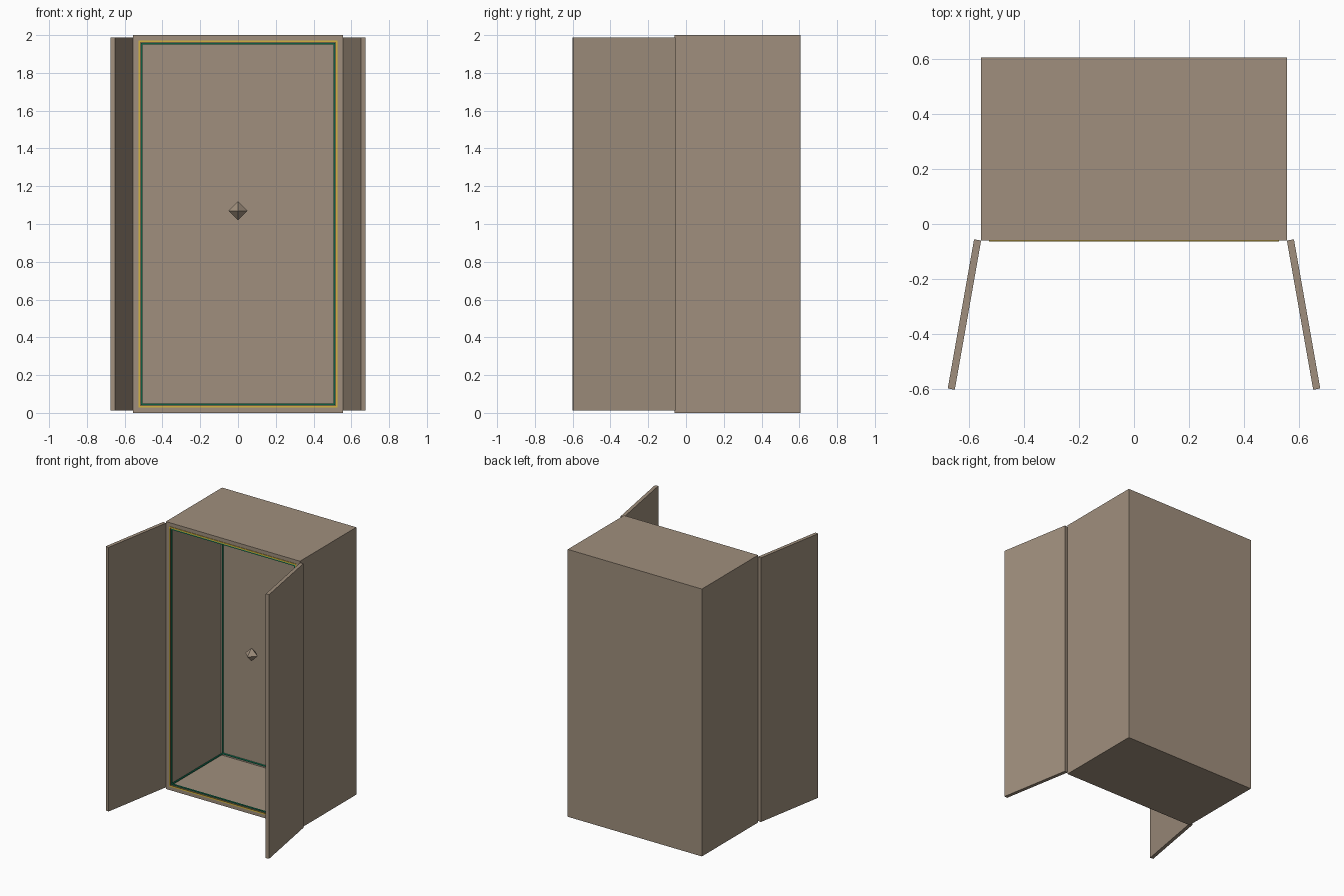
import bpy
import bmesh
from math import radians
from mathutils import Matrix, Vector

old = bpy.data.objects.get("Cube")
if old:
    bpy.data.objects.remove(old)


def material(name, rgb):
    m = bpy.data.materials.new(name)
    m.use_nodes = True
    m.diffuse_color = (*rgb, 1)
    m.node_tree.nodes["Principled BSDF"].inputs["Base Color"].default_value = (*rgb, 1)
    return m


BROWN = material("taupe_paint", (0.35, 0.275, 0.205))
YELLOW = material("yellow_trim", (0.65, 0.45, 0.05))
GREEN = material("green_trim", (0.01, 0.30, 0.15))


def finish(name, bm, mat):
    bmesh.ops.recalc_face_normals(bm, faces=bm.faces)
    mesh = bpy.data.meshes.new(name)
    bm.to_mesh(mesh)
    bm.free()
    mesh.materials.append(mat)
    obj = bpy.data.objects.new(name, mesh)
    bpy.context.collection.objects.link(obj)
    return obj


def add_box(bm, lo, hi):
    lo, hi = Vector(lo), Vector(hi)
    mat = Matrix.Translation((lo + hi) / 2) @ Matrix.Diagonal((*(hi - lo), 1))
    return bmesh.ops.create_cube(bm, size=1, matrix=mat)["verts"]


W, FRONT, BACK, H = 0.555, -0.06, 0.605, 2.0
WALL = 0.042
IN_X, IN_BACK = W - WALL, 0.55

# Cabinet body: box with the front inset and pushed back
bm = bmesh.new()
add_box(bm, (-W, FRONT, 0), (W, BACK, H))
front = min(bm.faces, key=lambda f: f.calc_center_median().y)
bmesh.ops.inset_region(bm, faces=[front], thickness=WALL)
floor = bmesh.ops.extrude_face_region(bm, geom=[front])
bmesh.ops.delete(bm, geom=[front], context="FACES_ONLY")
verts = [g for g in floor["geom"] if isinstance(g, bmesh.types.BMVert)]
bmesh.ops.translate(bm, verts=verts, vec=(0, IN_BACK - FRONT, 0))
finish("cabinet_body", bm, BROWN)


def ring(bm, half_x, z0, z1, y0, y1, t):
    """Rectangular frame around the opening, growing inwards by t."""
    for s in (-1, 1):
        xs = sorted((s * half_x, s * (half_x - t)))
        add_box(bm, (xs[0], y0, z0), (xs[1], y1, z1))
    for z in (z0, z1 - t):
        add_box(bm, (-half_x + t, y0, z), (half_x - t, y1, z + t))


# Yellow trim on the front of the frame
bm = bmesh.new()
ring(bm, IN_X + 0.014, WALL - 0.014, H - WALL + 0.014, FRONT - 0.004, FRONT, 0.011)
finish("front_trim", bm, YELLOW)

# Green trim along the inner edges
T = 0.008
bm = bmesh.new()
for y in (FRONT + 0.002, IN_BACK - T):
    ring(bm, IN_X, WALL, H - WALL, y, y + T, T)
for x in (-IN_X, IN_X - T):
    for z in (WALL, H - WALL - T):
        add_box(bm, (x, FRONT + 0.01, z), (x + T, IN_BACK - T, z + T))
finish("inner_trim", bm, GREEN)

# Open doors, hinged at the front corners
for name, side in (("left_door", 1), ("right_door", -1)):
    bm = bmesh.new()
    add_box(bm, (0, -0.55, 0.012), (0.026, 0, 1.988))
    bm.transform(Matrix.Translation((W, FRONT, 0)) @ Matrix.Rotation(radians(10), 4, "Z"))
    bm.transform(Matrix.Diagonal((side, 1, 1, 1)))
    finish(name, bm, BROWN)

# Floating eight-sided gem in the middle of the interior
bm = bmesh.new()
for s in (1, -1):
    bmesh.ops.create_cone(bm, cap_ends=False, segments=4, radius1=0.05, radius2=0, depth=0.05,
                          matrix=Matrix.Translation((0, 0.16, 1.07 + s * 0.025))
                          @ Matrix.Diagonal((1, 1, s, 1)))
bmesh.ops.remove_doubles(bm, verts=bm.verts, dist=0.001)
gem = finish("center_gem", bm, BROWN)
# Point the gem's corners along the axes
corner = max(gem.data.vertices, key=lambda v: v.co.x)
if abs(corner.co.y - 0.16) > 0.01:
    centre = Matrix.Translation((0, 0.16, 0))
    gem.data.transform(centre @ Matrix.Rotation(radians(45), 4, "Z") @ centre.inverted())
